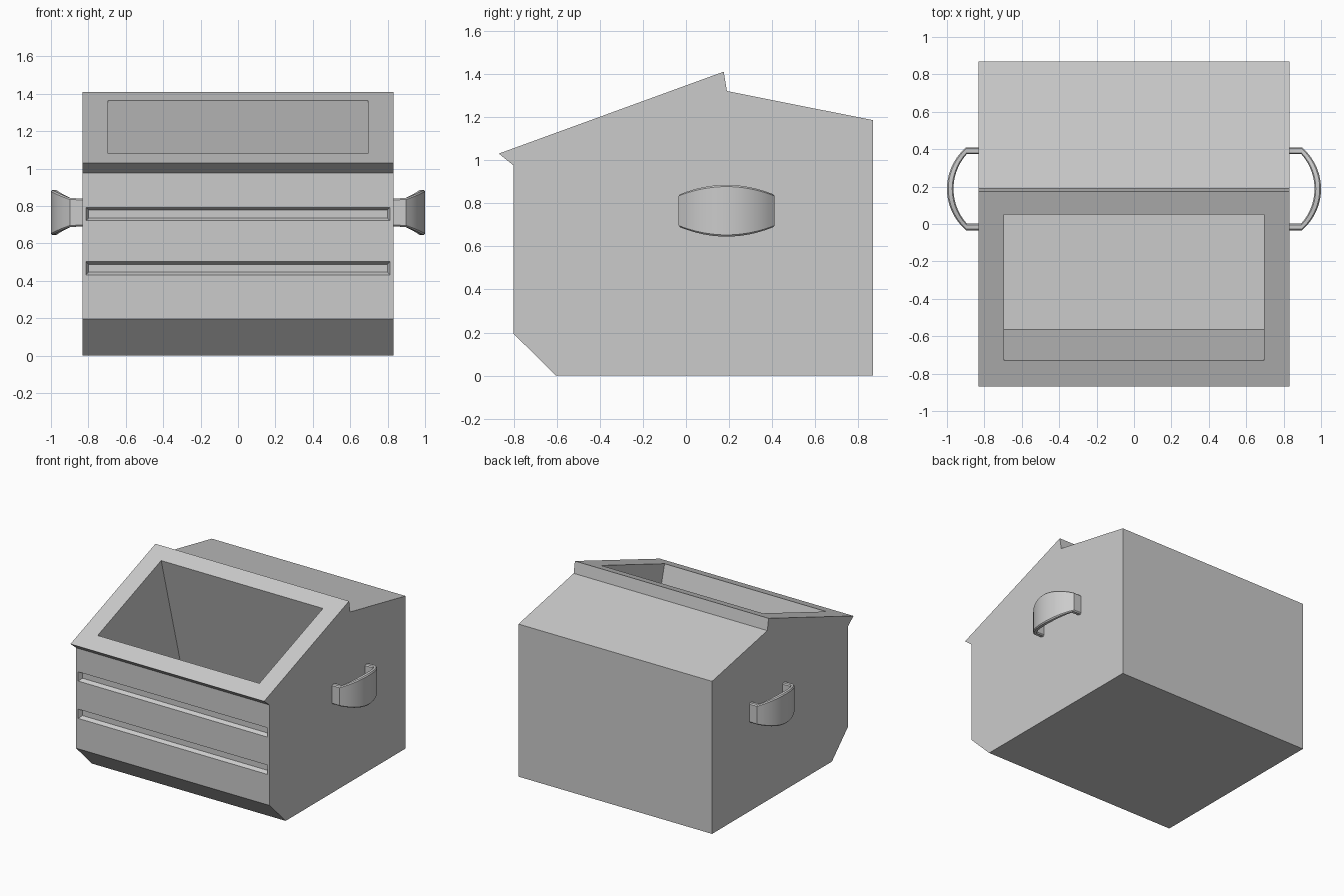
import bpy, bmesh, math

if "Cube" in bpy.data.objects:
    bpy.data.objects.remove(bpy.data.objects["Cube"])


def to_object(name, bm):
    bmesh.ops.recalc_face_normals(bm, faces=bm.faces)
    me = bpy.data.meshes.new(name)
    bm.to_mesh(me)
    bm.free()
    ob = bpy.data.objects.new(name, me)
    bpy.context.collection.objects.link(ob)
    return ob


def loft(name, rings):
    """Skin a series of equal-length closed rings and cap both ends."""
    bm = bmesh.new()
    vs = [[bm.verts.new(p) for p in r] for r in rings]
    for a, b in zip(vs, vs[1:]):
        for i in range(len(a)):
            j = (i + 1) % len(a)
            bm.faces.new((a[i], a[j], b[j], b[i]))
    bm.faces.new(vs[0])
    bm.faces.new(vs[-1])
    return to_object(name, bm)


def prism(name, profile, half):
    """Extrude a (y, z) profile across x."""
    return loft(name, [[(x, y, z) for y, z in profile] for x in (-half, half)])


def apply_modifiers(ob):
    bpy.context.view_layer.objects.active = ob
    for m in list(ob.modifiers):
        bpy.ops.object.modifier_apply(modifier=m.name)


# Box body with overhanging front lip and stepped roof
body = prism("bin_body", [(-0.868, 1.03), (-0.80, 0.975), (-0.80, 0.195), (-0.603, 0),
                          (0.868, 0), (0.868, 1.185), (0.19, 1.32), (0.175, 1.41)], 0.832)

# Slanted storage cavity with a flat floor
cutters = [prism("cavity_cutter", [(-0.865, 1.581), (-0.565, 0.47),
                                   (0.29, 0.47), (-0.085, 1.865)], 0.695)]

# Two tapered grooves across the front
for zc in (0.757, 0.467):
    rings = []
    for y, hx, hz in ((-0.81, 0.818, 0.041), (-0.77, 0.798, 0.021)):
        rings.append([(sx * hx, y, zc + sz * hz)
                      for sx, sz in ((-1, -1), (1, -1), (1, 1), (-1, 1))])
    cutters.append(loft("groove_cutter", rings))

for c in cutters:
    c.hide_render = True
    m = body.modifiers.new("cut", 'BOOLEAN')
    m.operation = 'DIFFERENCE'
    m.solver = 'EXACT'
    m.object = c
apply_modifiers(body)
for c in cutters:
    bpy.data.objects.remove(c, do_unlink=True)

# Bowed side handles, widest in the middle, mirrored to the left
YC, ZC, N = 0.188, 0.765, 16


def section(outer, inner, h):
    (xo, yo), (xi, yi) = outer, inner
    mix = lambda t: (xo + (xi - xo) * t, yo + (yi - yo) * t)
    c = 0.008
    pts = [(0, h - c), (0.2, h), (0.8, h), (1, h - c)]
    pts += [(t, -z) for t, z in reversed(pts)]
    return [(*mix(t), ZC + z) for t, z in pts]


rings = [section((0.825, YC - 0.222), (0.825, YC - 0.185), 0.075)]
for i in range(N + 1):
    s = -1 + 2 * i / N
    yo, yi = 0.222 * s, 0.185 * s
    xo = 1 - 0.292 + math.sqrt(0.292 ** 2 - yo ** 2)
    xi = 0.965 - 0.279 + math.sqrt(0.279 ** 2 - yi ** 2)
    rings.append(section((xo, YC + yo), (xi, YC + yi), 0.12 - 0.043 * s * s))
rings.append(section((0.825, YC + 0.222), (0.825, YC + 0.185), 0.075))
handle = loft("side_handles", rings)
handle.modifiers.new("mirror", 'MIRROR').use_mirror_merge = False
apply_modifiers(handle)
bpy.ops.object.select_all(action='DESELECT')
handle.select_set(True)
bpy.ops.object.shade_smooth_by_angle(angle=math.radians(30))
